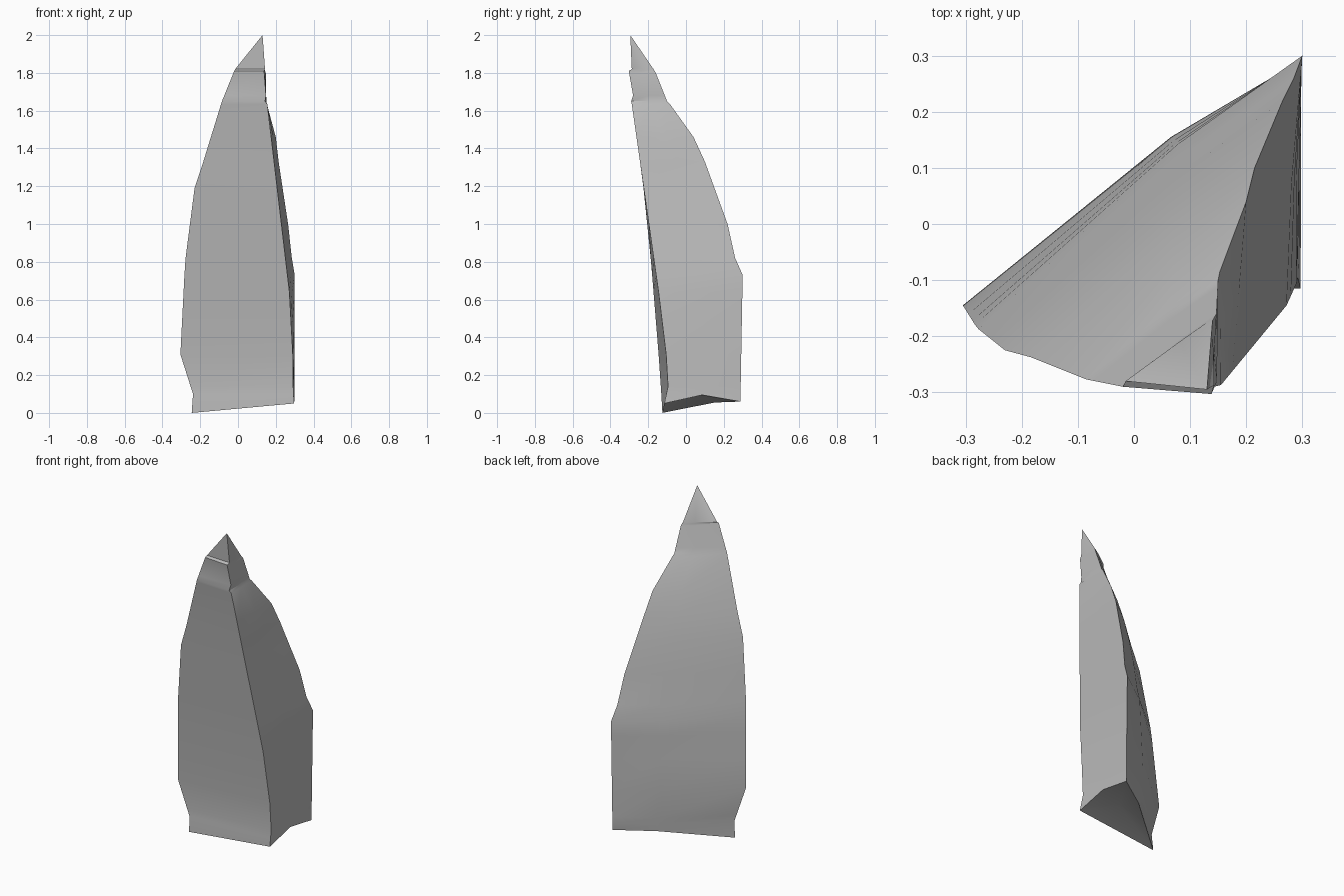
import bpy, bmesh, math
from mathutils import Vector

default_cube = bpy.data.objects.get("Cube")
if default_cube:
    bpy.data.objects.remove(default_cube, do_unlink=True)

# Stone colour
stone = bpy.data.materials.new("grey_stone")
stone.use_nodes = True
colour = (0.5, 0.5, 0.5, 1)
stone.diffuse_color = colour
shader = next(n for n in stone.node_tree.nodes if n.type == "BSDF_PRINCIPLED")
shader.inputs["Base Color"].default_value = colour
shader.inputs["Roughness"].default_value = 0.9

# Three long edges of the shard, each running from the base to the tip
tip = (.13, -.295, 2)
outer_edge = [(-.245, -.125, 0), (-.245, -.125, .07), (-.235, -.13, .09),
              (-.305, -.145, .31), (-.28, -.185, .8), (-.23, -.225, 1.19),
              (-.19, -.235, 1.31), (-.085, -.277, 1.65), (-.02, -.29, 1.81),
              (-.015, -.28, 1.82), tip]
front_ridge = [(.297, -.115, .05), (.292, -.095, .14), (.29, -.105, .31),
               (.272, -.145, .64), (.155, -.287, 1.635), (.143, -.29, 1.65),
               (.148, -.28, 1.68), (.138, -.303, 1.81), (.143, -.287, 1.82), tip]
back_edge = [(.298, .288, .06), (.3, .3, .73), (.285, .26, .82), (.265, .22, 1),
             (.215, .1, 1.33), (.2, .04, 1.46), (.153, -.085, 1.635),
             (.15, -.1, 1.65), (.147, -.16, 1.8), (.14, -.172, 1.82), tip]


def point_at(edge, z):
    """Point on a long edge at height z."""
    for low, high in zip(edge, edge[1:]):
        if z <= high[2]:
            t = max(0, (z - low[2]) / (high[2] - low[2]))
            return Vector(low).lerp(Vector(high), t)
    return Vector(edge[-1])


def cross_section(outer, ridge, back, bulge):
    """Triangle with a middle point on the side face and a swollen back face."""
    side_mid = ridge.lerp(back, .5)
    back_mid = back.lerp(outer, .36) + Vector((-.6, .8, 0)) * bulge
    return [outer, ridge, side_mid, back, back_mid]


# Chipped base outline, then cross-sections up to the tip
edges = (outer_edge, front_ridge, back_edge)
base = cross_section(*(Vector(e[0]) for e in edges), .015)
base[2].z = .095
base[4].z = .055
sections = [base]
for z in (.1, .14, .31, .5, .64, .73, .82, 1, 1.19, 1.33, 1.46,
          1.635, 1.65, 1.68, 1.8, 1.81, 1.82):
    sections.append(cross_section(*(point_at(e, z) for e in edges),
                                  .03 * (1 - z / 2)))

bm = bmesh.new()
rings = [[bm.verts.new(p) for p in section] for section in sections]
count = len(base)
for lower, upper in zip(rings, rings[1:]):
    for i in range(count):
        j = (i + 1) % count
        bm.faces.new((lower[i], lower[j], upper[j], upper[i]))

# Pointed top and hollow underside
top = bm.verts.new(tip)
hollow = bm.verts.new((.13, .03, .08))
for i in range(count):
    j = (i + 1) % count
    bm.faces.new((rings[-1][i], rings[-1][j], top))
    bm.faces.new((rings[0][j], rings[0][i], hollow))
bmesh.ops.recalc_face_normals(bm, faces=bm.faces)

mesh = bpy.data.meshes.new("stone_shard")
bm.to_mesh(mesh)
bm.free()
mesh.materials.append(stone)
shard = bpy.data.objects.new("stone_shard", mesh)
bpy.context.collection.objects.link(shard)

# Soft faces with crisp ridges
bpy.ops.object.select_all(action="DESELECT")
shard.select_set(True)
bpy.context.view_layer.objects.active = shard
bpy.ops.object.shade_smooth_by_angle(angle=math.radians(30))
